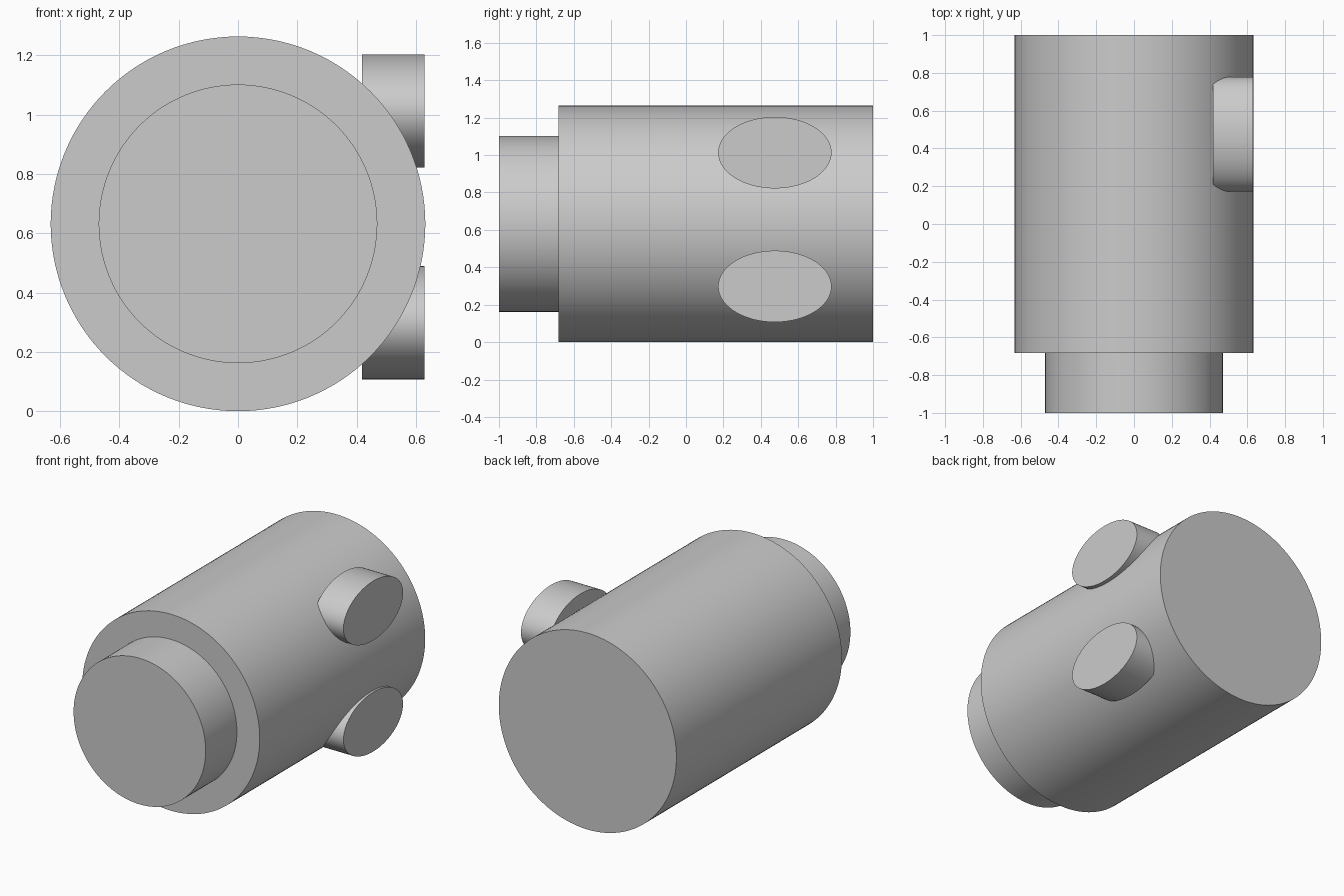
import bpy
import bmesh
import math
from mathutils import Matrix

cube = bpy.data.objects.get("Cube")
if cube:
    bpy.data.objects.remove(cube, do_unlink=True)

GREY = (0.6, 0.6, 0.6, 1.0)
RADIUS = 0.632      # main cylinder, resting on the ground
SEGMENTS = 128

material = bpy.data.materials.new("plain grey")
material.use_nodes = True
material.diffuse_color = GREY
material.node_tree.nodes["Principled BSDF"].inputs["Base Color"].default_value = GREY


def finish(name, bm):
    """Turn a bmesh into a smooth, sharp-rimmed object."""
    bmesh.ops.recalc_face_normals(bm, faces=bm.faces)
    mesh = bpy.data.meshes.new(name)
    bm.to_mesh(mesh)
    bm.free()
    mesh.materials.append(material)
    obj = bpy.data.objects.new(name, mesh)
    bpy.context.collection.objects.link(obj)
    bpy.ops.object.select_all(action="DESELECT")
    obj.select_set(True)
    bpy.context.view_layer.objects.active = obj
    bpy.ops.object.shade_smooth_by_angle(angle=math.radians(30))
    return obj


def stepped_body(name, profile):
    """Lathe (radius, y) rings around the long axis and cap both ends."""
    bm = bmesh.new()
    rings = []
    for radius, y in profile:
        ring = []
        for i in range(SEGMENTS):
            a = math.tau * i / SEGMENTS
            ring.append(bm.verts.new((radius * math.cos(a), y, RADIUS + radius * math.sin(a))))
        rings.append(ring)
    for low, high in zip(rings, rings[1:]):
        for i in range(SEGMENTS):
            j = (i + 1) % SEGMENTS
            bm.faces.new((low[i], low[j], high[j], high[i]))
    bm.faces.new(rings[0])
    bm.faces.new(rings[-1])
    return finish(name, bm)


def oval_peg(name, z):
    """Elliptical peg pointing sideways, partly sunk into the body."""
    inner, outer = 0.418, 0.63
    bm = bmesh.new()
    bmesh.ops.create_cone(bm, cap_ends=True, segments=SEGMENTS,
                          radius1=1, radius2=1, depth=outer - inner)
    place = (Matrix.Translation(((inner + outer) / 2, 0.475, z))
             @ Matrix.Rotation(math.pi / 2, 4, "Y")
             @ Matrix.Diagonal((0.191, 0.303, 1, 1)))
    bmesh.ops.transform(bm, matrix=place, verts=bm.verts)
    return finish(name, bm)


# Main cylinder with the narrower front neck
stepped_body("body_with_neck", [(0.47, -1), (0.47, -0.682), (RADIUS, -0.682), (RADIUS, 1)])

# Two oval pegs on the left side
oval_peg("upper_peg", 1.013)
oval_peg("lower_peg", 0.298)
